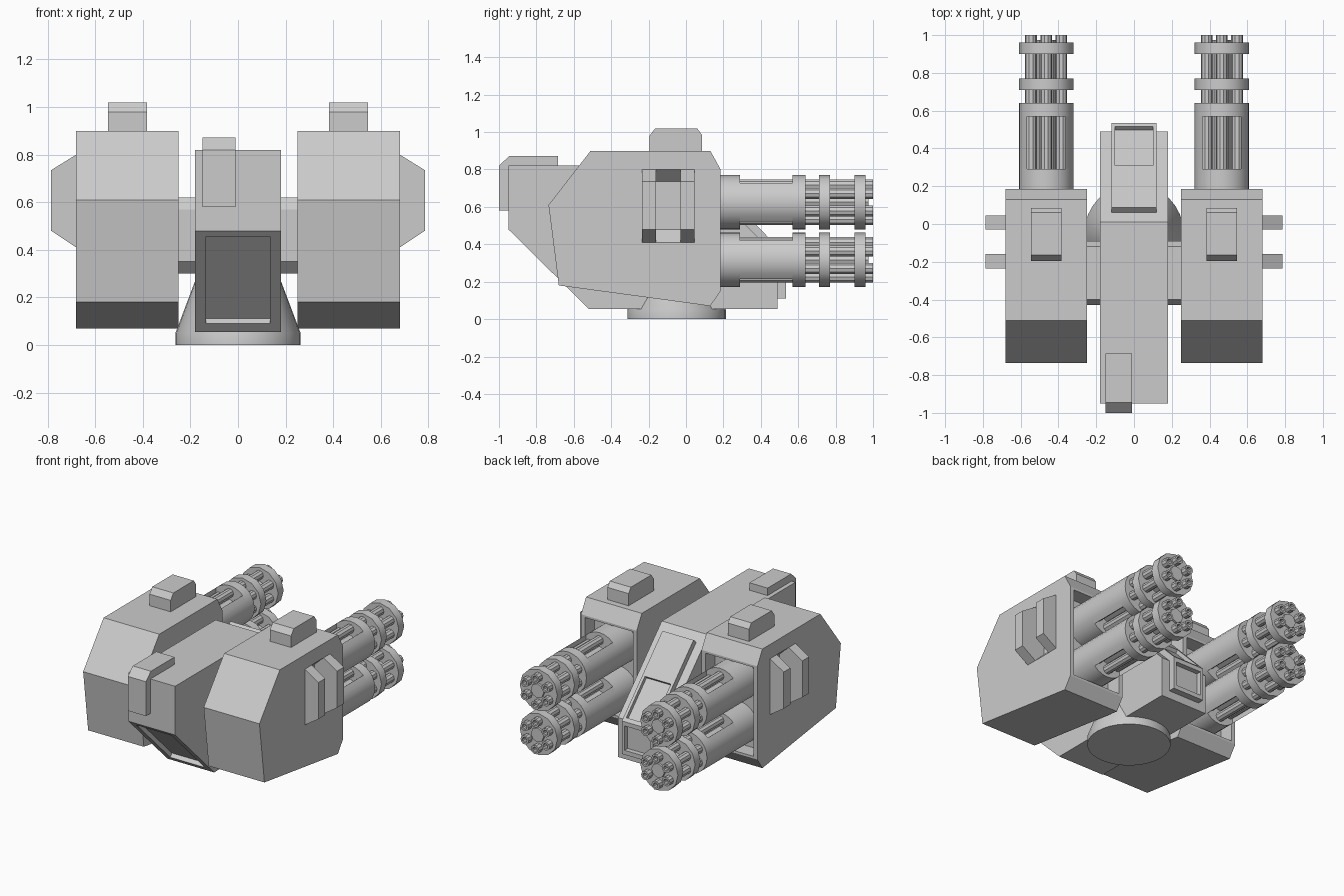
import bpy, bmesh, math
from mathutils import Vector

if "Cube" in bpy.data.objects:
    bpy.data.objects.remove(bpy.data.objects["Cube"])


def finish(name, bm, smooth=False):
    bmesh.ops.remove_doubles(bm, verts=bm.verts, dist=1e-5)
    bmesh.ops.recalc_face_normals(bm, faces=bm.faces)
    me = bpy.data.meshes.new(name)
    bm.to_mesh(me)
    bm.free()
    ob = bpy.data.objects.new(name, me)
    bpy.context.collection.objects.link(ob)
    if smooth:
        bpy.ops.object.select_all(action='DESELECT')
        ob.select_set(True)
        bpy.context.view_layer.objects.active = ob
        bpy.ops.object.shade_smooth_by_angle(angle=math.radians(35))
    return ob


def prism(name, pts, a, b, axis='x', smooth=False):
    """Extrude a profile: (y, z) along x, or (x, z) along y."""
    bm = bmesh.new()
    place = (lambda p, t: (t, p[0], p[1])) if axis == 'x' else (lambda p, t: (p[0], t, p[1]))
    lo = [bm.verts.new(place(p, a)) for p in pts]
    hi = [bm.verts.new(place(p, b)) for p in pts]
    bm.faces.new(lo)
    bm.faces.new(hi)
    n = len(pts)
    for i in range(n):
        j = (i + 1) % n
        bm.faces.new((lo[i], lo[j], hi[j], hi[i]))
    return finish(name, bm, smooth)


def lathe(name, profile, segs, cx=0, cz=0, upright=False):
    """Spin (radius, distance) pairs around the y axis, or z if upright."""
    bm = bmesh.new()
    rings = []
    for r, d in profile:
        ring = []
        for i in range(segs):
            a = 2 * math.pi * i / segs
            u, v = r * math.cos(a), r * math.sin(a)
            ring.append(bm.verts.new((cx + u, cz + v, d) if upright else (cx + u, d, cz + v)))
        rings.append(ring)
    for r0, r1 in zip(rings, rings[1:]):
        for i in range(segs):
            j = (i + 1) % segs
            bm.faces.new((r0[i], r0[j], r1[j], r1[i]))
    bm.faces.new(rings[0])
    bm.faces.new(rings[-1])
    return finish(name, bm, True)


def cut(ob, cutter):
    m = ob.modifiers.new('recess', 'BOOLEAN')
    m.operation, m.solver, m.object = 'DIFFERENCE', 'EXACT', cutter
    cutter.hide_render = True
    cutter.hide_set(True)


def slot(p, q, inward, depth):
    """Profile of a recess between surface points p and q."""
    p, q = Vector(p), Vector(q)
    n = Vector(inward).normalized()
    return [p - n * .05, q - n * .05, q + n * depth, p + n * depth]


# base disc and tapered pedestal
lathe('base_pedestal', [(.263, 0), (.263, .05), (.18, .27)], 32, 0, -.05, True)

# central hull with sloped recess under the nose
hull = prism('central_hull', [(-.95, .82), (-.95, .48), (-.52, .055), (.49, .055),
                              (.49, .33), (.01, .82)], -.18, .18)
cut(hull, prism('hull_recess_cutter', slot((-.925, .455), (-.555, .09), (1, 1), .03), -.135, .135))

# raised panel on the gun-side slope, with two recesses
panel = prism('slope_panel', [(.06, .769), (.088, .797), (.535, .34), (.535, .11),
                              (.47, .11), (.45, .32), (.05, .74)], -.12, .12)
cut(panel, prism('window_cutter', slot((.31, .57), (.515, .36), (-1, -1), .025), -.1, .1))
cut(panel, prism('vent_cutter', slot((.535, .31), (.535, .14), (-1, 0), .035), -.1, .1))

# sensor block wrapped over the nose edge
prism('nose_sensor', [(-1, .58), (-1, .82), (-.945, .872), (-.685, .872), (-.685, .80),
                      (-.93, .80), (-.93, .58)], -.15, -.01)

# cross shaft joining the pods
prism('cross_shaft', [(-.43, .35), (-.38, .30), (-.14, .30), (-.09, .35), (-.09, .57),
                      (-.12, .62), (-.40, .62), (-.43, .57)], -.26, .26)


def gun(cx, cz):
    # housing: solid rear and front collars joined by two side walls
    lathe('gun_housing', [(.145, .05), (.145, .29)], 24, cx, cz)
    lathe('gun_collar', [(.145, .57), (.145, .64)], 24, cx, cz)
    for s in (-1, 1):
        arc = [math.radians(d) for d in range(-45, 46, 15)]
        prism('housing_wall', [(cx + s * .145 * math.cos(a), cz + .145 * math.sin(a)) for a in arc],
              .29, .57, 'y', True)
    # clamp rings
    for y in (.71, .90):
        lathe('barrel_ring', [(.145, y), (.145, y + .06)], 12, cx, cz)
    # hub and six hollow barrels
    lathe('gun_hub', [(.05, .28), (.05, .975)], 8, cx, cz)
    for i in range(6):
        a = math.radians(30 + 60 * i)
        lathe('barrel', [(.031, .28), (.031, 1), (.018, 1), (.018, .965)], 10,
              cx + .093 * math.cos(a), cz + .093 * math.sin(a))


for s in (-1, 1):
    # armoured pod with gun bay and side recess
    pod = prism('weapon_pod', [(-.51, .90), (.13, .90), (.185, .80), (.185, .15), (.13, .07),
                               (-.68, .18), (-.735, .61)], s * .25, s * .68)
    cut(pod, prism('bay_cutter', [(.08, .165), (.3, .165), (.3, .785), (.08, .785)],
                   s * .28, s * .65))
    cut(pod, prism('side_recess_cutter', [(s * .70, .80), (s * .68, .80), (s * .61, .735),
                                          (s * .61, .48), (s * .68, .41), (s * .70, .41)],
                   -.16, -.03, 'y'))
    # side brackets
    for y in (-.235, -.03):
        prism('side_bracket', [(s * .67, .80), (s * .68, .80), (s * .785, .735), (s * .785, .48),
                               (s * .68, .41), (s * .67, .41)], y, y + .075, 'y')
    # top block
    prism('pod_top_block', [(-.195, .88), (-.195, .98), (-.165, 1.02), (.06, 1.02),
                            (.085, .985), (.085, .88)], s * .383, s * .546)
    # two rotary guns per pod
    for z in (.625, .317):
        gun(s * .465, z)
